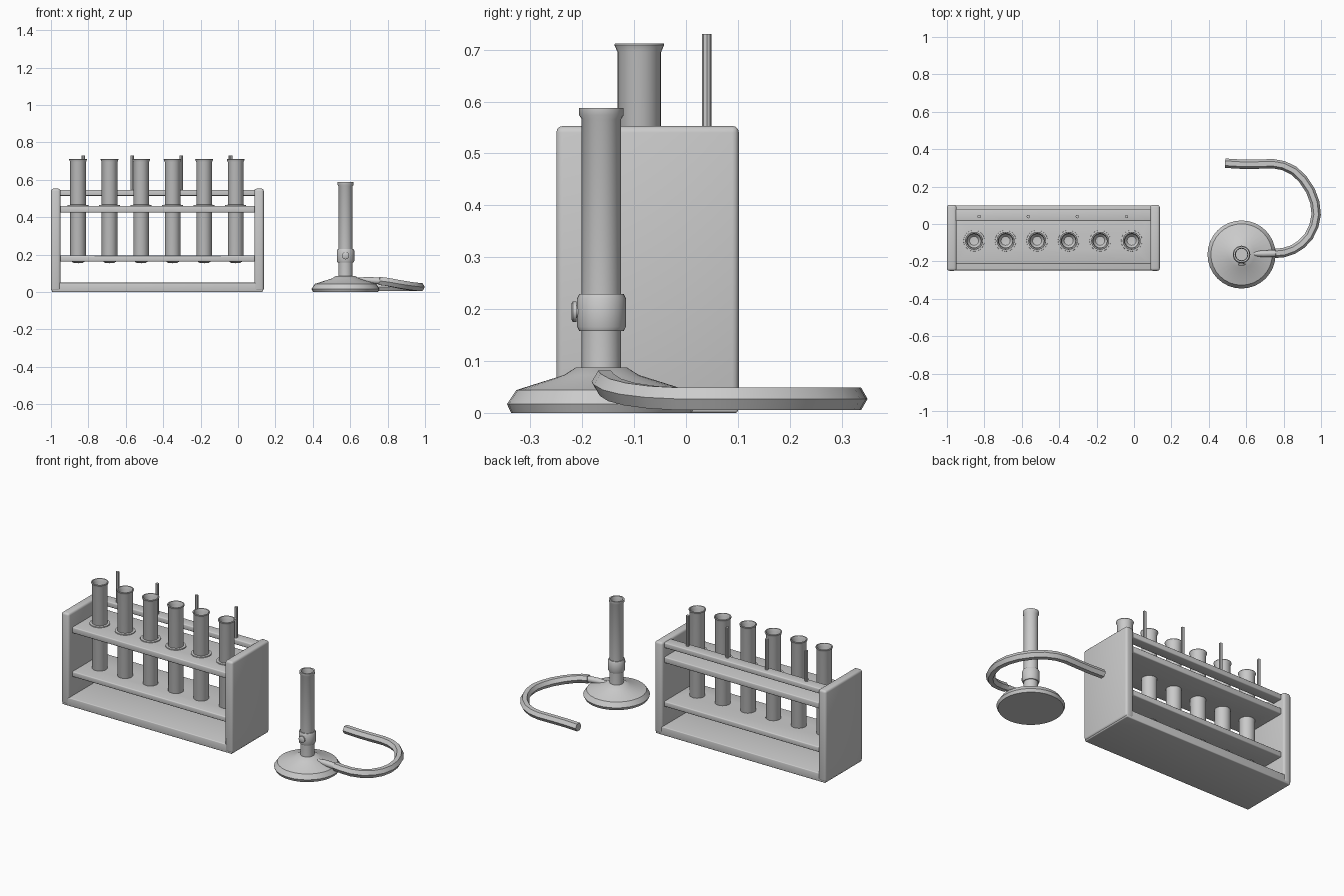
import bpy, bmesh, math
from mathutils import Vector, Matrix

if "Cube" in bpy.data.objects:
    bpy.data.objects.remove(bpy.data.objects["Cube"])

grey = bpy.data.materials.new("plain_grey")
grey.diffuse_color = (0.6, 0.6, 0.6, 1)
grey.use_nodes = True
grey.node_tree.nodes["Principled BSDF"].inputs["Base Color"].default_value = grey.diffuse_color


def finish(name, bm, smooth=True):
    bmesh.ops.recalc_face_normals(bm, faces=bm.faces)
    me = bpy.data.meshes.new(name)
    bm.to_mesh(me)
    bm.free()
    ob = bpy.data.objects.new(name, me)
    bpy.context.collection.objects.link(ob)
    me.materials.append(grey)
    if smooth:
        bpy.ops.object.select_all(action='DESELECT')
        ob.select_set(True)
        bpy.context.view_layer.objects.active = ob
        bpy.ops.object.shade_smooth_by_angle(angle=math.radians(35))
    return ob


def box(name, lo, hi, bevel):
    bm = bmesh.new()
    bmesh.ops.create_cube(bm, size=1)
    lo, hi = Vector(lo), Vector(hi)
    for v in bm.verts:
        v.co = Vector([(lo[i] + hi[i]) / 2 + v.co[i] * (hi[i] - lo[i]) for i in range(3)])
    bmesh.ops.bevel(bm, geom=bm.edges[:], offset=bevel, segments=3, profile=0.5, affect='EDGES')
    return finish(name, bm)


def lathe(name, profile, x, y, segs=24, matrix=None):
    """Spin (radius, height) points around a vertical axis."""
    bm = bmesh.new()
    vs = [bm.verts.new((r, 0, z)) for r, z in profile]
    es = [bm.edges.new(p) for p in zip(vs, vs[1:])]
    bmesh.ops.spin(bm, geom=vs + es, cent=(0, 0, 0), axis=(0, 0, 1),
                   angle=2 * math.pi, steps=segs)
    bmesh.ops.remove_doubles(bm, verts=bm.verts[:], dist=1e-5)
    if matrix:
        bm.transform(matrix)
    bm.transform(Matrix.Translation((x, y, 0)))
    return finish(name, bm)


def sweep(name, path, radii, sides=6):
    """Level many-sided section carried along a path, with closed ends."""
    bm = bmesh.new()
    pts = [Vector(p) for p in path]
    rings = []
    for i, p in enumerate(pts):
        t = (pts[min(i + 1, len(pts) - 1)] - pts[max(i - 1, 0)]).normalized()
        side = t.cross(Vector((0, 0, 1))).normalized()
        up = side.cross(t)
        rings.append([bm.verts.new(p + radii[i] * (side * math.cos(a) + up * math.sin(a)))
                      for a in (2 * math.pi * k / sides for k in range(sides))])
    for a, b in zip(rings, rings[1:]):
        for k in range(sides):
            n = (k + 1) % sides
            bm.faces.new((a[k], a[n], b[n], b[k]))
    bm.faces.new(rings[0])
    bm.faces.new(rings[-1])
    return finish(name, bm)


# Rack frame
box("rack_base", (-0.995, -0.248, 0.0), (0.132, 0.1, 0.05), 0.005)
box("left_panel", (-1.0, -0.25, 0.005), (-0.949, 0.102, 0.553), 0.013)
box("right_panel", (0.087, -0.25, 0.005), (0.138, 0.102, 0.553), 0.013)
box("back_rail", (-0.955, 0.015, 0.515), (0.093, 0.08, 0.547), 0.006)
shelves = [box("upper_shelf", (-0.955, -0.215, 0.425), (0.093, 0.08, 0.461), 0.006),
           box("lower_shelf", (-0.955, -0.215, 0.163), (0.093, 0.08, 0.195), 0.006)]

# Test tubes with flared rims, hollow inside, and their shelf collars
TUBE_Y = -0.09
tube_x = [-0.855 + 0.1685 * i for i in range(6)]
tube = [(0, 0.154), (0.024, 0.156), (0.036, 0.164), (0.042, 0.18), (0.042, 0.695),
        (0.048, 0.709), (0.047, 0.712), (0.041, 0.712), (0.036, 0.695),
        (0.036, 0.19), (0.024, 0.175), (0, 0.172)]
ring = [(0.0425, 0.458), (0.057, 0.458), (0.056, 0.466), (0.0425, 0.467)]
cutters = bmesh.new()
for i, x in enumerate(tube_x):
    lathe(f"test_tube_{i + 1}", tube, x, TUBE_Y)
    lathe(f"tube_collar_{i + 1}", ring, x, TUBE_Y)
    bmesh.ops.create_cone(cutters, cap_ends=True, segments=24, radius1=0.0425, radius2=0.0425,
                          depth=0.6, matrix=Matrix.Translation((x, TUBE_Y, 0.35)))

# Holes in the shelves
cutter = finish("hole_cutter", cutters, False)
for s in shelves:
    m = s.modifiers.new("holes", 'BOOLEAN')
    m.operation, m.solver, m.object = 'DIFFERENCE', 'EXACT', cutter
    bpy.context.view_layer.objects.active = s
    bpy.ops.object.modifier_apply(modifier=m.name)
bpy.data.objects.remove(cutter)

# Drying pegs on the back rail
for i, x in enumerate((-0.828, -0.565, -0.303, -0.04)):
    lathe(f"peg_{i + 1}", [(0, 0.53), (0.0095, 0.53), (0.0095, 0.73), (0, 0.73)], x, 0.04, 8)

# Burner
BX, BY = 0.575, -0.163
lathe("burner_foot", [(0, 0), (0.174, 0), (0.182, 0.017), (0.164, 0.044), (0.072, 0.073),
                      (0.05, 0.087), (0, 0.087)], BX, BY, 32)
lathe("burner_barrel", [(0, 0.08), (0.038, 0.08), (0.038, 0.566), (0.043, 0.574), (0.043, 0.588),
                        (0.034, 0.588), (0.031, 0.57), (0.031, 0.25), (0, 0.25)], BX, BY)
lathe("air_collar", [(0.036, 0.158), (0.043, 0.158), (0.047, 0.166), (0.047, 0.221),
                     (0.043, 0.229), (0.036, 0.229)], BX, BY)
lathe("collar_screw", [(0, 0.04), (0.012, 0.04), (0.012, 0.048), (0.02, 0.048), (0.02, 0.055),
                       (0.015, 0.058), (0, 0.058)], BX, BY, 12,
      Matrix.Translation((0, 0, 0.195)) @ Matrix.Rotation(math.pi / 2, 4, 'X'))

# Gas inlet and hose
sweep("gas_inlet", [(0.635, -0.16, 0.064), (0.69, -0.159, 0.063), (0.77, -0.157, 0.059)],
      [0.012, 0.018, 0.018], 12)
hose = [(0.755, -0.157, 0.06), (0.80, -0.153, 0.054), (0.85, -0.137, 0.044), (0.895, -0.108, 0.036),
        (0.935, -0.065, 0.03), (0.962, -0.01, 0.027), (0.974, 0.05, 0.027), (0.967, 0.115, 0.027),
        (0.943, 0.18, 0.027), (0.903, 0.24, 0.027), (0.855, 0.285, 0.027), (0.80, 0.312, 0.027),
        (0.745, 0.322, 0.027), (0.65, 0.32, 0.027), (0.57, 0.32, 0.027), (0.487, 0.325, 0.027)]
sweep("gas_hose", hose, [0.025] * len(hose))
